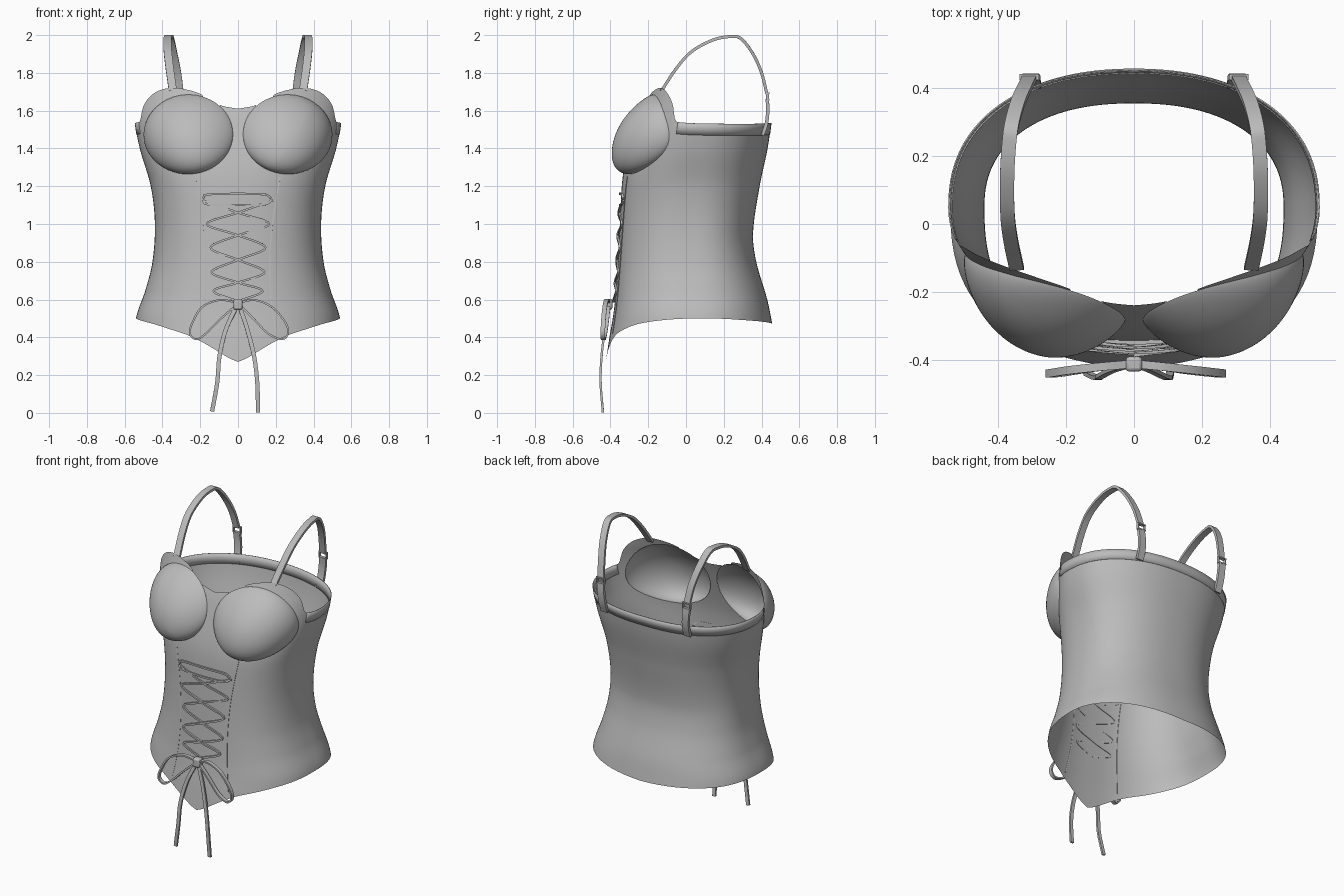
import bpy, bmesh, math
from mathutils import Vector

if "Cube" in bpy.data.objects:
    bpy.data.objects.remove(bpy.data.objects["Cube"])

grey = bpy.data.materials.new("grey_fabric")
grey.diffuse_color = (0.5, 0.5, 0.5, 1)
grey.use_nodes = True
grey.node_tree.nodes["Principled BSDF"].inputs["Base Color"].default_value = grey.diffuse_color


def curve(table, x):
    """Smooth interpolation through (position, value) pairs."""
    if x <= table[0][0]:
        return table[0][1]
    if x >= table[-1][0]:
        return table[-1][1]
    def slope(k):
        a, b = table[max(k - 1, 0)], table[min(k + 1, len(table) - 1)]
        return (b[1] - a[1]) / (b[0] - a[0])
    i = max(k for k in range(len(table) - 1) if table[k][0] <= x)
    (x0, y0), (x1, y1) = table[i], table[i + 1]
    h = x1 - x0
    t = (x - x0) / h
    return (y0 * (2*t**3 - 3*t*t + 1) + slope(i) * h * (t**3 - 2*t*t + t)
            + y1 * (3*t*t - 2*t**3) + slope(i + 1) * h * (t**3 - t*t))


# Torso profiles over height, and edge heights over the angle from the front
HALF_WIDTH = [(.27, .55), (.5, .54), (.65, .49), (.8, .453), (1, .44), (1.2, .462), (1.4, .52), (1.54, .545), (1.72, .55)]
FRONT = [(.27, -.425), (.42, -.402), (.5, -.388), (.6, -.375), (.8, -.36), (1, -.35), (1.2, -.34), (1.3, -.327),
         (1.45, -.29), (1.6, -.243), (1.72, -.19)]
BACK = [(.47, .457), (.6, .43), (.8, .372), (.95, .355), (1.2, .39), (1.4, .432), (1.54, .452)]
SQUARE = [(.27, 2.5), (1.2, 2.5), (1.4, 2.25), (1.65, 2)]      # how flat the front is
TOP = [(0, 1.61), (10.6, 1.632), (21.5, 1.69), (33, 1.717), (41, 1.72), (50, 1.705), (59, 1.67), (66, 1.62),
       (70, 1.56), (73, 1.54), (120, 1.53), (180, 1.535)]
BOTTOM = [(0, .27), (11, .35), (22, .405), (35, .44), (55, .475), (90, .5), (130, .49), (180, .47)]
MID_Y = .05


def torso(u, z):
    """Point on the torso at angle u (0 = front, degrees) and height z."""
    s, c = math.sin(math.radians(u)), math.cos(math.radians(u))
    w = curve(HALF_WIDTH, z)
    p = 2 / curve(SQUARE, z) if c >= 0 else .88
    reach = curve(FRONT, z) if c >= 0 else curve(BACK, z)
    return Vector((w * math.copysign(abs(s)**p, s), MID_Y + (reach - MID_Y) * abs(c)**p, z))


def front_y(x, z):
    k = min(1, abs(x) / curve(HALF_WIDTH, z))
    n = curve(SQUARE, z)
    return MID_Y - (MID_Y - curve(FRONT, z)) * (1 - k**n)**(1 / n)


def finish(name, bm, angle=40, fix=True):
    bmesh.ops.remove_doubles(bm, verts=bm.verts, dist=1e-5)
    if fix:
        bmesh.ops.recalc_face_normals(bm, faces=bm.faces)
    me = bpy.data.meshes.new(name)
    bm.to_mesh(me)
    bm.free()
    me.materials.append(grey)
    me.shade_smooth()
    me.set_sharp_from_angle(angle=math.radians(angle))
    ob = bpy.data.objects.new(name, me)
    bpy.context.collection.objects.link(ob)
    return ob


def grid(rows):
    bm = bmesh.new()
    vs = [[bm.verts.new(p) for p in r] for r in rows]
    for a, b in zip(vs, vs[1:]):
        for i in range(len(a) - 1):
            bm.faces.new((a[i], a[i + 1], b[i + 1], b[i]))
    return bm


def ribbon(name, pts, side, width, thick, steps=6):
    """Flat band with a rectangular section along a smooth path."""
    n = len(pts)
    path = [Vector([curve([(k, p[c]) for k, p in enumerate(pts)], i / steps) for c in range(3)])
            for i in range((n - 1) * steps + 1)]
    side = Vector(side)
    bm, rings = bmesh.new(), []
    for i, p in enumerate(path):
        t = (path[min(i + 1, len(path) - 1)] - path[max(i - 1, 0)]).normalized()
        nrm = t.cross(side).normalized()
        s = nrm.cross(t) * width / 2
        d = nrm * thick / 2
        rings.append([bm.verts.new(p + q) for q in (s + d, d - s, -s - d, s - d)])
    for a, b in zip(rings, rings[1:]):
        for k in range(4):
            bm.faces.new((a[k], a[(k + 1) % 4], b[(k + 1) % 4], b[k]))
    bm.faces.new(rings[0])
    bm.faces.new(rings[-1])
    return finish(name, bm)


def box(name, centre, size):
    bm = bmesh.new()
    bmesh.ops.create_cube(bm, size=1)
    for v in bm.verts:
        v.co = Vector([c + a * b for c, a, b in zip(centre, v.co, size)])
    return finish(name, bm)


# Torso shell, opened behind the cups
CX, CZ, RX, RZ = .262, 1.475, .235, .21
N, M = 180, 80
rows = []
for j in range(M + 1):
    row = []
    for i in range(N + 1):
        u = -180 + 360 * i / N
        lo, hi = curve(BOTTOM, abs(u)), curve(TOP, abs(u))
        row.append(torso(u, lo + (hi - lo) * j / M))
    rows.append(row)
bm = grid(rows)
bmesh.ops.remove_doubles(bm, verts=bm.verts, dist=1e-5)
rim = {v for v in bm.verts if v.is_boundary}


def cup_radius(p):
    return math.hypot((abs(p.x) - CX) / RX, (p.z - CZ) / RZ) if p.y < MID_Y else 9


bmesh.ops.delete(bm, geom=[f for f in bm.faces if cup_radius(f.calc_center_median()) < 1], context='FACES')
for v in bm.verts:      # snap the opening to a clean outline
    r = cup_radius(v.co)
    if v.is_boundary and v not in rim and .8 < r < 1.2:
        x, z = CX + (abs(v.co.x) - CX) / r, CZ + (v.co.z - CZ) / r
        v.co = (math.copysign(x, v.co.x), front_y(x, z), z)
finish("torso", bm, 60, False)

# Cups: domes rising from the torso surface, softer on the upper inner side
for sgn, tag in ((-1, "left"), (1, "right")):
    rows = []
    for j in range(25):
        r = math.sin(math.pi / 2 * j / 24)
        row = []
        for i in range(61):
            a = 2 * math.pi * i / 60
            soft = max(0, math.cos(a - math.radians(150)))
            bump = max(0, 1 - r * r)**(.52 + .22 * soft)
            x, z = CX + RX * r * math.cos(a), CZ + RZ * r * math.sin(a)
            row.append((sgn * (x + .04 * bump), front_y(x, z) - .122 * bump, z - .022 * bump))
        rows.append(row[::sgn])
    bm = grid(rows)
    bmesh.ops.remove_doubles(bm, verts=bm.verts, dist=1e-5)
    finish("cup_" + tag, bm, 60)

# Hem band round the sides and back
rows = [[torso(u, curve(TOP, abs(u if u <= 180 else 360 - u)) - d) for u in range(74, 287, 2)] for d in (.062, .03, 0)]
hem = finish("hem_band", grid(rows), 40, False)
mod = hem.modifiers.new("thickness", 'SOLIDIFY')
mod.thickness, mod.offset = .004, 0

# Seams either side of the front panel
SEAM = [(.42, .2), (.6, .175), (.8, .168), (1, .182), (1.25, .222)]
for sgn in (-1, 1):
    zs = [.42 + .83 * k / 10 for k in range(11)]
    ribbon("panel_seam", [(sgn * curve(SEAM, z), front_y(curve(SEAM, z), z), z) for z in zs], (1, 0, 0), .006, .004, 3)

# Criss-cross lacing
EYELETS = [(.185, 1.125), (0, 1.06), (.165, 1.0), (0, .94), (.145, .875),
           (0, .81), (.14, .745), (0, .69), (.13, .645), (0, .59)]
for sgn in (-1, 1):
    pts = []
    for k, (x, z) in enumerate(EYELETS):
        x *= sgn * (1 if k % 4 == 0 else -1)
        pts.append((x, front_y(x, z) - .004 - (.005 if sgn > 0 and k % 2 else 0), z))
    ribbon("lace", pts, (0, 1, 0), .012, .011, 8)
    ribbon("lace_top_bar", [(x, front_y(x, 1.13) - .004, 1.13 + sgn * h) for x, h in
                            ((-.185, .005), (-.16, .026), (0, .03), (.14, .026), (.175, .005))], (0, 1, 0), .012, .011)

# Bow: knot, two loops and two hanging tails
knot = box("bow_knot", (0, -.412, .575), (.048, .044, .058))
bev = knot.modifiers.new("bevel", 'BEVEL')
bev.width, bev.segments = .01, 2
LOOP = [(.01, -.412, .585), (.1, -.42, .597), (.19, -.43, .56), (.26, -.438, .48), (.275, -.44, .42), (.24, -.438, .39),
        (.17, -.43, .42), (.1, -.42, .49), (.01, -.412, .57)]
for sgn, tag in ((-1, "left"), (1, "right")):
    ribbon("bow_loop_" + tag, [(sgn * x - (.01 if x > .02 and sgn > 0 else 0) + (.02 if x > .2 and sgn < 0 else 0), y, z)
                               for x, y, z in LOOP], (0, 1, 0), .024, .01, 8)
ribbon("bow_tail_left", [(-.01, -.415, .56), (-.065, -.43, .44), (-.098, -.447, .3), (-.11, -.452, .16), (-.137, -.44, .008)],
       (1, 0, 0), .022, .012)
ribbon("bow_tail_right", [(.01, -.415, .56), (.05, -.43, .44), (.085, -.447, .3), (.102, -.452, .16), (.106, -.44, .002)],
       (1, 0, 0), .022, .012)

# Shoulder straps with adjuster rings
STRAP = [(.345, -.13, 1.705), (.362, -.05, 1.825), (.372, .03, 1.913), (.373, .14, 1.973), (.368, .23, 1.992), (.36, .29, 1.982),
         (.342, .355, 1.9), (.322, .4, 1.8), (.308, .428, 1.69)]
LOWER = [(.308, .43, 1.66), (.303, .433, 1.6), (.298, .425, 1.53), (.297, .405, 1.47)]
for sgn, tag in ((-1, "left"), (1, "right")):
    ribbon("strap_" + tag, [(sgn * x, y, z) for x, y, z in STRAP], (1, 0, 0), .042, .016)
    ribbon("strap_lower_" + tag, [(sgn * x, y, z) for x, y, z in LOWER], (1, 0, 0), .046, .018)
    for dz in (-.018, .018):
        box("ring_bar_" + tag, (sgn * .308, .432, 1.675 + dz), (.056, .018, .008))
    for dx in (-.025, .025):
        box("ring_side_" + tag, (sgn * .308 + dx, .432, 1.675), (.007, .016, .04))
